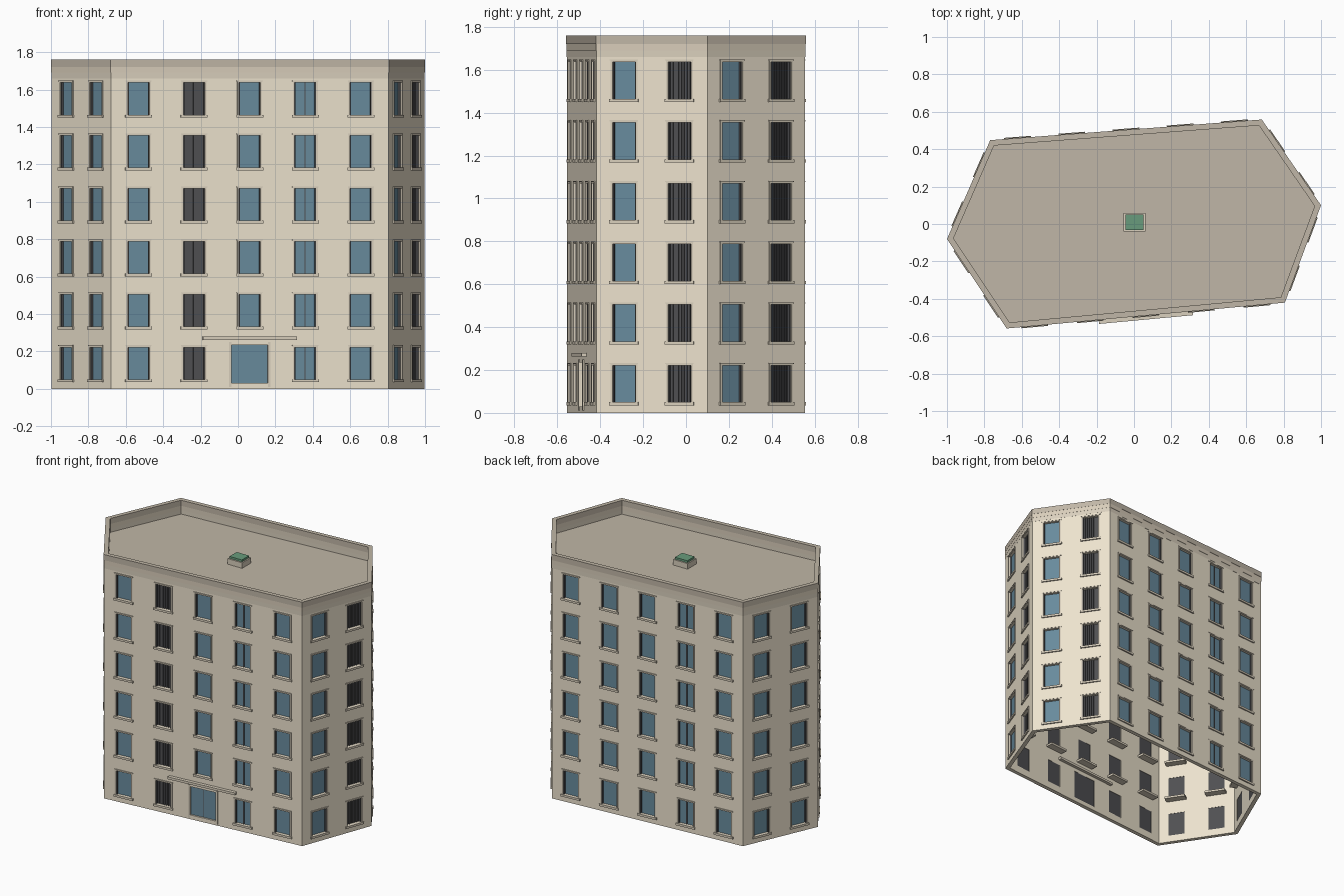
import bpy, bmesh
from mathutils import Vector

if "Cube" in bpy.data.objects:
    bpy.data.objects.remove(bpy.data.objects["Cube"])

FOOT = [Vector(p) for p in ((-0.68, -0.556), (0.805, -0.418), (0.997, 0.10),
                            (0.682, 0.556), (-0.767, 0.446), (-0.997, -0.08))]
BAYS = (5, 2, 2, 5, 2, 2)
FLOORS, PITCH, TOP, ROOF = 6, 0.283, 1.76, 1.66
HALF, SILL, HEAD = 0.058, 0.05, 0.222            # window opening
DOOR_HALF, DOOR_LOW, DOOR_HIGH = 0.097, 0.03, 0.235
THICK = 0.028

def material(name, rgb):
    m = bpy.data.materials.new(name)
    m.diffuse_color = (*rgb, 1)
    m.use_nodes = True
    m.node_tree.nodes["Principled BSDF"].inputs["Base Color"].default_value = m.diffuse_color
    return m

STONE = material("stone", (0.85, 0.77, 0.62))
BAND = material("band", (0.69, 0.61, 0.49))
TRIM = material("trim", (0.70, 0.63, 0.51))
ROOFING = material("roofing", (0.53, 0.47, 0.385))
GLASS = material("glass", (0.14, 0.26, 0.34))
DARK = material("dark", (0.08, 0.08, 0.085))
GREEN = material("green", (0.14, 0.33, 0.20))

def finish(name, bm, mat):
    me = bpy.data.meshes.new(name)
    bm.to_mesh(me)
    bm.free()
    me.materials.append(mat)
    ob = bpy.data.objects.new(name, me)
    bpy.context.collection.objects.link(ob)
    return ob

class Face:
    """One side of the building: u along it, d outward, z up."""
    def __init__(self, i):
        self.a, b = FOOT[i], FOOT[(i + 1) % 6]
        self.length = (b - self.a).length
        self.t = (b - self.a).normalized()
        self.n = Vector((self.t.y, -self.t.x))
        self.bays = BAYS[i]
        self.front = i == 0
        self.blinds = i < 3
        self.centres = [self.length * (k + 0.5) / self.bays for k in range(self.bays)]

    def at(self, u, d, z):
        p = self.a + self.t * u + self.n * d
        return Vector((p.x, p.y, z))

    def box(self, bm, u0, u1, d0, d1, z0, z1):
        prism(bm, [self.at(u, d, 0).xy for u, d in
                   ((u0, d1), (u1, d1), (u1, d0), (u0, d0))][::-1], z0, z1)

def prism(bm, pts, z0, z1):
    lo = [bm.verts.new((p[0], p[1], z0)) for p in pts]
    hi = [bm.verts.new((p[0], p[1], z1)) for p in pts]
    n = len(pts)
    for i in range(n):
        j = (i + 1) % n
        bm.faces.new((lo[i], lo[j], hi[j], hi[i]))
    bm.faces.new(lo[::-1])
    bm.faces.new(hi)

def outline(off):
    """Footprint grown by off with mitred corners."""
    pts = []
    for i in range(6):
        n0, n1 = faces[i - 1].n, faces[i].n
        pts.append(FOOT[i] + (n0 + n1) * off / (1 + n0.dot(n1)))
    return pts

def ring(bm, outer, inner, z0, z1):
    loops = [[bm.verts.new((p.x, p.y, z)) for p in outline(o)]
             for o, z in ((outer, z0), (outer, z1), (inner, z1), (inner, z0))]
    for k in range(4):
        a, b = loops[k], loops[(k + 1) % 4]
        for i in range(6):
            j = (i + 1) % 6
            bm.faces.new((a[i], a[j], b[j], b[i]))

def rect(x, y):
    return ((-x, -y), (x, -y), (x, y), (-x, y))

faces = [Face(i) for i in range(6)]

# hollow wall shell with window and door openings
bm = bmesh.new()
zs = [0, DOOR_LOW, DOOR_HIGH, ROOF]
for r in range(FLOORS):
    zs += [SILL + r * PITCH, HEAD + r * PITCH]
zs.sort()
for f in faces:
    us = [0, f.length] + [c + s * HALF for c in f.centres for s in (-1, 1)]
    if f.front:
        us += [f.centres[2] + s * DOOR_HALF for s in (-1, 1)]
    us.sort()
    for u0, u1 in zip(us, us[1:]):
        um = (u0 + u1) / 2
        for z0, z1 in zip(zs, zs[1:]):
            zm = (z0 + z1) / 2
            row = int(zm / PITCH)
            in_door = f.front and abs(um - f.centres[2]) < DOOR_HALF and DOOR_LOW < zm < DOOR_HIGH
            in_window = (row < FLOORS and SILL < zm - row * PITCH < HEAD
                         and any(abs(um - c) < HALF for c in f.centres))
            if not (in_door or in_window):
                bm.faces.new([bm.verts.new(f.at(u, 0, z)) for u, z in
                              ((u0, z0), (u1, z0), (u1, z1), (u0, z1))])
bmesh.ops.remove_doubles(bm, verts=bm.verts[:], dist=1e-4)
walls = finish("walls", bm, STONE)
mod = walls.modifiers.new("thickness", 'SOLIDIFY')
mod.thickness, mod.offset, mod.use_even_offset = THICK, -1, True

# windows: surrounds, sills, glass, mullions and blinds
trim, glass, dark = bmesh.new(), bmesh.new(), bmesh.new()
for f in faces:
    for col, c in enumerate(f.centres):
        for row in range(FLOORS):
            if f.front and col == 2 and row == 0:
                continue
            z0, z1 = SILL + row * PITCH, HEAD + row * PITCH
            for s in (-1, 1):
                e = c + s * (HALF + 0.004)
                f.box(trim, e - 0.005, e + 0.005, -0.01, 0.004, z0, z1)
                # dark sash stiles
                e = c + s * (HALF - 0.003)
                f.box(dark, e - 0.003, e + 0.003, -0.02, -0.004, z0, z1)
            f.box(trim, c - HALF - 0.009, c + HALF + 0.009, -0.01, 0.004, z1, z1 + 0.006)
            f.box(trim, c - HALF - 0.012, c + HALF + 0.012, -0.01, 0.006, z1 + 0.006, z1 + 0.011)
            deep = -0.08 if row else -0.025
            f.box(trim, c - 0.072, c + 0.072, deep, 0.009, z0 - 0.015, z0)
            f.box(dark, c - HALF, c + HALF, -0.026, -0.021, z0, z1)
            if col == 1 and f.blinds:
                for k in range(-3, 4):
                    f.box(dark, c + k * 0.014 - 0.003, c + k * 0.014 + 0.003, -0.021, -0.015, z0, z1)
            else:
                f.box(glass, c - HALF, c + HALF, -0.021, -0.016, z0, z1)
                if col == 3:
                    f.box(dark, c - 0.003, c + 0.003, -0.016, -0.011, z0, z1)

# entrance door with side posts
f = faces[0]
c = f.centres[2]
f.box(glass, c - DOOR_HALF, c + DOOR_HALF, -0.02, -0.012, DOOR_LOW, DOOR_HIGH)
f.box(dark, c - DOOR_HALF, c + DOOR_HALF, -0.026, -0.02, DOOR_LOW, DOOR_HIGH)
f.box(dark, c - 0.001, c + 0.001, -0.012, -0.009, DOOR_LOW, DOOR_HIGH)
for s in (-1, 1):
    e = c + s * (DOOR_HALF + 0.007)
    f.box(trim, e - 0.007, e + 0.007, -0.01, 0.006, 0.01, 0.25)
finish("window_surrounds", trim, TRIM)
finish("window_glass", glass, GLASS)
finish("window_backs_and_blinds", dark, DARK)

# canopy above the door
bm = bmesh.new()
f.box(bm, c - 0.253, c + 0.253, -0.05, 0.024, 0.262, 0.279)
finish("door_canopy", bm, TRIM)

# parapet in three slightly stepped bands
for name, out, z0, z1, mat in (("cornice_lower", 0.0005, ROOF, 1.69, TRIM),
                               ("cornice_middle", 0.0015, 1.69, 1.72, BAND),
                               ("parapet_top", 0.0025, 1.72, TOP, ROOFING)):
    bm = bmesh.new()
    ring(bm, out, -THICK, z0, z1)
    finish(name, bm, mat)

# roof slab
bm = bmesh.new()
prism(bm, outline(-0.02), ROOF - 0.02, ROOF)
finish("roof", bm, ROOFING)

# skylight
bm = bmesh.new()
prism(bm, rect(0.058, 0.05), ROOF, ROOF + 0.04)
sky = finish("skylight_curb", bm, TRIM)
bm = bmesh.new()
prism(bm, rect(0.049, 0.041), ROOF + 0.035, ROOF + 0.055)
pane = finish("skylight_pane", bm, GREEN)
for ob in (sky, pane):
    ob.location = (0.003, 0.01, 0)
